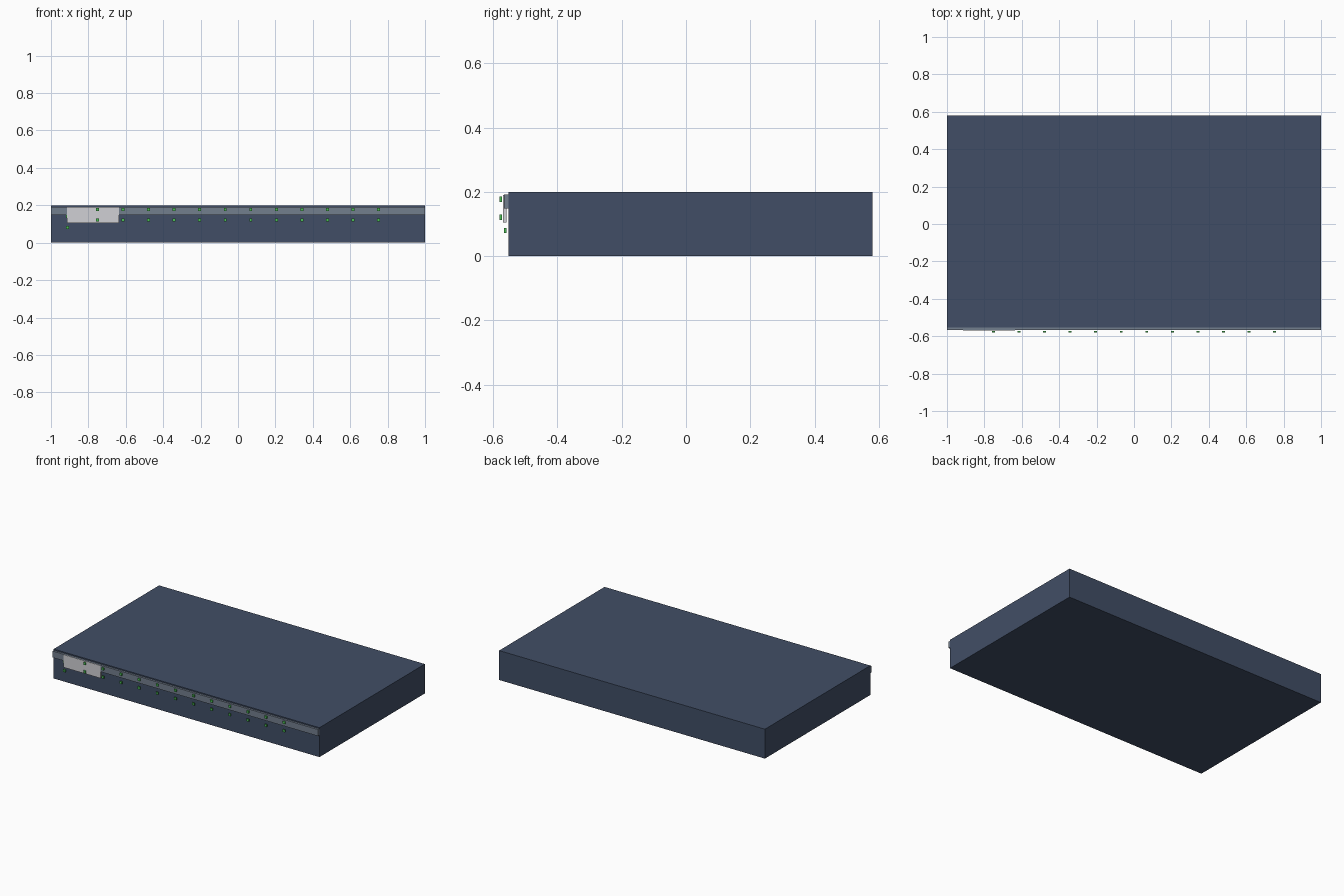
import bpy

if "Cube" in bpy.data.objects:
    bpy.data.objects.remove(bpy.data.objects["Cube"])


def material(name, rgb):
    m = bpy.data.materials.new(name)
    m.diffuse_color = (*rgb, 1)
    m.use_nodes = True
    m.node_tree.nodes["Principled BSDF"].inputs["Base Color"].default_value = m.diffuse_color
    return m


NAVY = material("navy_paint", (0.053, 0.076, 0.133))
STEEL = material("steel_blue", (0.17, 0.21, 0.27))
SILVER = material("silver", (0.63, 0.63, 0.66))
GREEN = material("green_light", (0.07, 0.52, 0.09))


def box(name, x, y, z, mat):
    """Box from (min, max) ranges on each axis."""
    mid = [(a + b) / 2 for a, b in (x, y, z)]
    bpy.ops.mesh.primitive_cube_add(size=1, location=mid)
    o = bpy.context.object
    o.name = name
    o.scale = [b - a for a, b in (x, y, z)]
    bpy.ops.object.transform_apply(location=False, rotation=False, scale=True)
    o.data.materials.append(mat)
    return o


def light(name, x, z, front):
    r = 0.008
    return box(name, (x - r, x + r), (front, front + 0.008), (z - r, z + r), GREEN)


# Main housing
box("chassis", (-1, 1), (-0.553, 0.58), (0, 0.2), NAVY)

# Trim strip along the top of the front
box("front_strip", (-1, 1), (-0.567, -0.553), (0.148, 0.192), STEEL)

# Pale label plate at the left of the front
box("label_plate", (-0.914, -0.637), (-0.570, -0.559), (0.105, 0.191), SILVER)

# Two rows of port indicator lights, standing just off the front
for i in range(12):
    x = -0.75 + i * 1.5 / 11
    light(f"upper_port_light_{i + 1}", x, 0.177, -0.58)
    light(f"lower_port_light_{i + 1}", x, 0.121, -0.58)

# Pair of status lights at the left
for name, z in (("upper_status_light", 0.14), ("lower_status_light", 0.08)):
    light(name, -0.912, z, -0.567)
